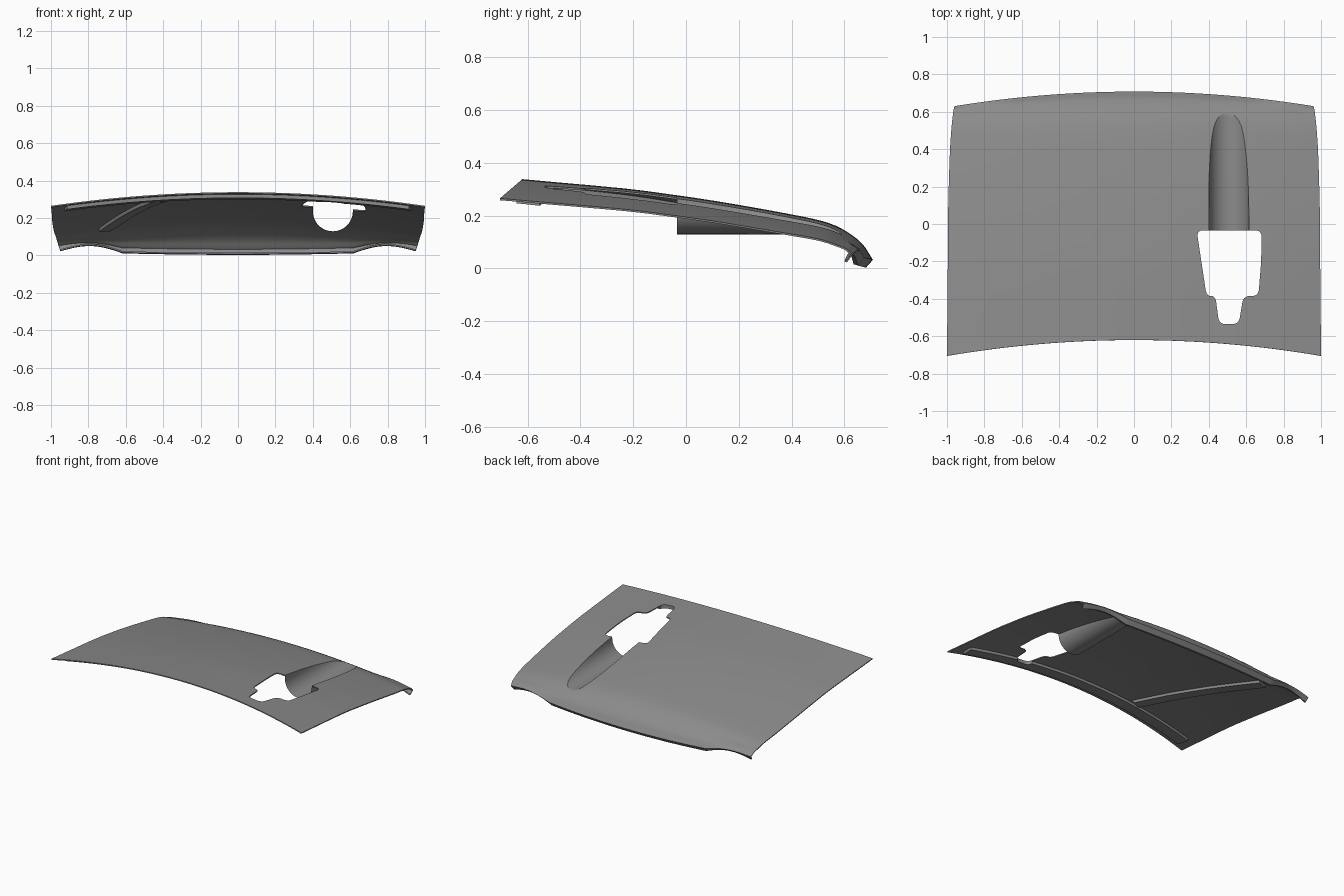
import bpy, bmesh, math

if "Cube" in bpy.data.objects:
    bpy.data.objects.remove(bpy.data.objects["Cube"])

# Lengthwise (y, z) profiles: centre line and outer edge, rear to nose, then lip
CENTRE = [(-.62, .338), (-.15, .293), (.1, .257), (.38, .208), (.54, .172),
          (.63, .125), (.68, .078), (.708, .032), (.682, .003), (.66, .008)]
EDGE = [(-.705, .265), (-.15, .215), (.1, .18), (.37, .135), (.5, .112),
        (.57, .09), (.61, .073), (.63, .052), (.61, .022), (.60, .026)]
WIDTH = [1, .995, .993, .985, .977, .97, .965, .96, .95, .948]
NOSE = 7            # index of the leading edge
AX, AZ, R = .507, .236, .107   # trough axis and radius

grey = bpy.data.materials.new("dark_grey")
grey.diffuse_color = (.26, .26, .26, 1)
grey.use_nodes = True
grey.node_tree.nodes["Principled BSDF"].inputs["Base Color"].default_value = grey.diffuse_color


def spline(vals, t):
    i = min(int(t), len(vals) - 2)
    f = t - i
    if i >= NOSE - 1:
        return vals[i] * (1 - f) + vals[i + 1] * f
    a, b, c, d = vals[max(i - 1, 0)], vals[i], vals[i + 1], vals[i + 2]
    if i == 0:
        a = 2 * b - c
    m1 = (c - a) / 2 if i != 1 else (c - b)
    m2 = (d - b) / 2 if i != 0 else (d - c)
    return ((2*f**3 - 3*f*f + 1) * b + (f**3 - 2*f*f + f) * m1
            + (3*f*f - 2*f**3) * c + (f**3 - f*f) * m2)


def panel(u, t):
    y0, z0 = (spline([p[k] for p in CENTRE], t) for k in (0, 1))
    y1, z1 = (spline([p[k] for p in EDGE], t) for k in (0, 1))
    z = z0 + (z1 - z0) * u * u
    if abs(u) > .65:   # lamp scallops at the nose corners
        z += .034 * math.sin(math.pi * (abs(u) - .65) / .35) * min(max((t - 5) / 3, 0), 1)
    return u * spline(WIDTH, t), y0 + (y1 - y0) * u * u, z


def height(x, y):
    lo, hi = 0, NOSE
    for _ in range(30):
        t = (lo + hi) / 2
        if panel(x / spline(WIDTH, t), t)[1] < y:
            lo = t
        else:
            hi = t
    return panel(x / spline(WIDTH, t), t)[2]


def make(name, verts, faces, fix=True):
    me = bpy.data.meshes.new(name)
    me.from_pydata(verts, [], faces)
    if fix:
        bm = bmesh.new()
        bm.from_mesh(me)
        bmesh.ops.recalc_face_normals(bm, faces=bm.faces)
        bm.to_mesh(me)
        bm.free()
    me.materials.append(grey)
    ob = bpy.data.objects.new(name, me)
    bpy.context.collection.objects.link(ob)
    return ob


def grid(rows, closed=False):
    n = len(rows[0])
    faces = [(r*n + c, r*n + (c + 1) % n, (r + 1)*n + (c + 1) % n, (r + 1)*n + c)
             for r in range(len(rows) - 1) for c in range(n if closed else n - 1)]
    if closed:
        faces += [tuple(range(n)), tuple(range((len(rows) - 1)*n, len(rows)*n))]
    return [v for r in rows for v in r], faces


def apply(ob, kind, **props):
    m = ob.modifiers.new(kind, kind)
    for k, v in props.items():
        setattr(m, k, v)
    bpy.context.view_layer.objects.active = ob
    bpy.ops.object.modifier_apply(modifier=m.name)


def smooth(ob):
    bpy.ops.object.select_all(action='DESELECT')
    ob.select_set(True)
    bpy.context.view_layer.objects.active = ob
    bpy.ops.object.shade_smooth_by_angle(angle=math.radians(30))


def rounded(pts, r):
    out = []
    for i, p in enumerate(pts):
        ends = []
        for q in (pts[i - 1], pts[(i + 1) % len(pts)]):
            d = math.dist(p, q)
            k = min(r, d * .45) / d
            ends.append((p[0] + (q[0] - p[0]) * k, p[1] + (q[1] - p[1]) * k))
        for j in range(6):
            f = j / 5
            out.append(tuple((1-f)**2 * ends[0][k] + 2*f*(1-f) * p[k] + f*f * ends[1][k]
                             for k in (0, 1)))
    return out


# Bonnet skin
ts = [i / 4 for i in range(NOSE * 4 + 1)] + [7.5, 8, 9]
hood = make("bonnet_panel", *grid([[panel(i / 40, t) for i in range(-40, 41)] for t in ts]), fix=False)
apply(hood, 'SOLIDIFY', thickness=.007, offset=-1)

# Stepped opening cutter
outline = rounded([(.335, -.034), (.682, -.034), (.68, -.2), (.665, -.385), (.585, -.385),
                   (.56, -.535), (.455, -.535), (.435, -.385), (.388, -.385)], .035)
opening = make("opening_cutter", *grid([[(x, y, z) for x, y in outline] for z in (-.2, .6)], True))

# U-shaped trough cutter
arc = [(AX - R * math.cos(a), AZ - R * math.sin(a))
       for a in [math.pi * i / 24 for i in range(25)]]
u_shape = [(AX - R, .6)] + arc + [(AX + R, .6)]
trough_cut = make("trough_cutter", *grid([[(x, y, z) for x, z in u_shape] for y in (-.06, .615)], True))


# Underside stiffeners: rear crossbar and one diagonal
def rib(name, path, width, depth):
    rows = []
    for i, (x, y) in enumerate(path):
        a, b = path[max(i - 1, 0)], path[min(i + 1, len(path) - 1)]
        d = math.dist(a, b)
        nx, ny = -(b[1] - a[1]) / d * width / 2, (b[0] - a[0]) / d * width / 2
        p, q = (x + nx, y + ny), (x - nx, y - ny)
        rows.append([(*p, height(*p) - .005), (*q, height(*q) - .005),
                     (*q, height(*q) - depth), (*p, height(*p) - depth)])
    return make(name, *grid(rows, True))


bar = rib("rear_stiffener", [(i * .0368, -.53 - .08 * (i * .0368)**2) for i in range(-25, 26)], .09, .026)
diag = rib("diagonal_stiffener", [(-.42 - .29 * i / 20, -.48 + .94 * i / 20) for i in range(21)], .07, .026)

for ob in (hood, bar):
    apply(ob, 'BOOLEAN', operation='DIFFERENCE', object=opening, solver='EXACT')
apply(hood, 'BOOLEAN', operation='DIFFERENCE', object=trough_cut, solver='EXACT')
for c in (opening, trough_cut):
    bpy.data.objects.remove(c)


# Trough lining, trimmed to the skin at every station
def section(y):
    left, right = [], []
    for side, out in ((-1, left), (1, right)):
        hi, lo = AZ + .1, AZ - R      # find where the wall meets the skin
        for _ in range(25):
            z = (hi + lo) / 2
            x = AX + side * math.sqrt(max(R*R - min(z - AZ, 0)**2, 0))
            if height(x, y) > z:
                lo = z
            else:
                hi = z
        a = math.asin(max(-1, min(1, (AZ - z) / R))) if z < AZ else 0
        for i in range(13):
            b = a + (math.pi / 2 - a) * i / 12
            out.append((AX + side * R * math.cos(b), y, AZ - R * math.sin(b)))
        out.insert(0, (out[0][0], y, max(z, out[0][2])))
    return left + right[-2::-1]


end = next(y / 500 for y in range(200, 320) if height(AX, y / 500) < AZ - R + .0005)
ys = [-.034 + (end + .034) * (1 - (1 - i / 36)**2) for i in range(37)]
trough = make("intake_trough", *grid([section(y) for y in ys]))

for ob in (hood, bar, diag, trough):
    smooth(ob)
